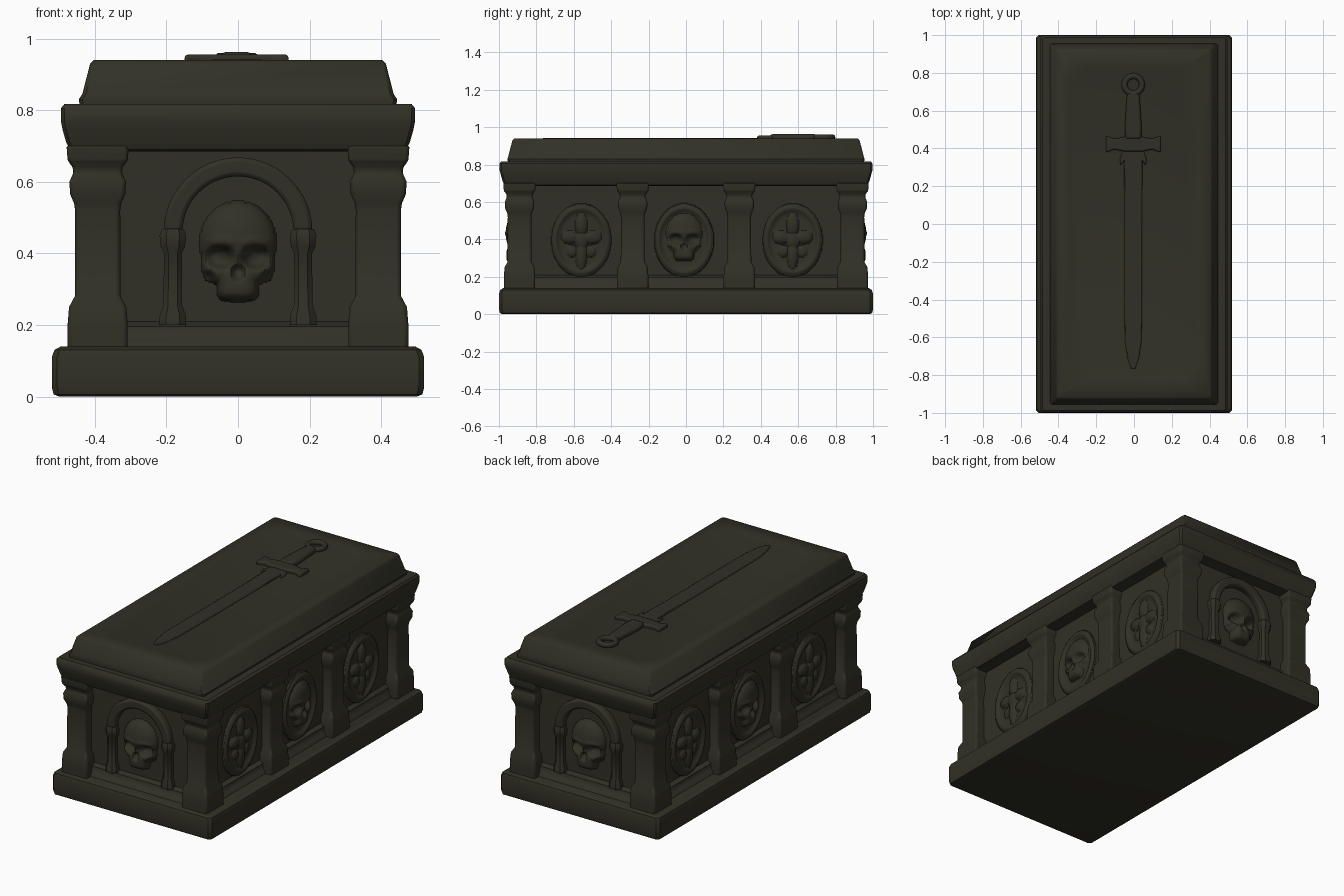
import bpy, bmesh, math
from mathutils import Matrix, Vector

if "Cube" in bpy.data.objects:
    bpy.data.objects.remove(bpy.data.objects["Cube"])

stone = bpy.data.materials.new("dark olive stone")
stone.diffuse_color = (0.031, 0.030, 0.019, 1)
stone.use_nodes = True
stone.node_tree.nodes["Principled BSDF"].inputs["Base Color"].default_value = stone.diffuse_color


def finish(name, bm, mat=None, bevel=0.0, recalc=True):
    if recalc:
        bmesh.ops.recalc_face_normals(bm, faces=bm.faces)
    if mat:
        bm.transform(mat)
    me = bpy.data.meshes.new(name)
    bm.to_mesh(me)
    bm.free()
    ob = bpy.data.objects.new(name, me)
    bpy.context.collection.objects.link(ob)
    me.materials.append(stone)
    if bevel:
        mod = ob.modifiers.new("worn edges", 'BEVEL')
        mod.width, mod.segments, mod.limit_method = bevel, 2, 'ANGLE'
    return ob


def loft(name, rings, at=(0, 0), mat=None, bevel=0.0):
    """Stack of corner-cut rectangles: (half x, half y, z, corner cut)."""
    bm = bmesh.new()
    rows = []
    for hx, hy, z, c in rings:
        pts = [(hx, hy - c), (hx - c, hy), (c - hx, hy), (-hx, hy - c),
               (-hx, c - hy), (c - hx, -hy), (hx - c, -hy), (hx, c - hy)]
        rows.append([bm.verts.new((x + at[0], y + at[1], z)) for x, y in pts])
    for a, b in zip(rows, rows[1:]):
        for i in range(8):
            j = (i + 1) % 8
            bm.faces.new((a[i], a[j], b[j], b[i]))
    bm.faces.new(rows[0])
    bm.faces.new(rows[-1])
    return finish(name, bm, mat, bevel)


def prism(name, outline, low, high, upright=False, mat=None, bevel=0.0):
    """Outline extruded along z, or along y when upright."""
    bm = bmesh.new()
    put = (lambda a, b, h: (a, h, b)) if upright else (lambda a, b, h: (a, b, h))
    f = bm.faces.new([bm.verts.new(put(a, b, low)) for a, b in outline])
    ext = bmesh.ops.extrude_face_region(bm, geom=[f])
    move = Vector(put(0, 0, high - low))
    bmesh.ops.translate(bm, vec=move, verts=[v for v in ext["geom"] if isinstance(v, bmesh.types.BMVert)])
    return finish(name, bm, mat, bevel)


def relief(name, height, u0, z0, hu, lo, hi, dist, mat, n=48):
    """Carving raised from a wall, its depth given by height(u, v)."""
    bm = bmesh.new()
    m = int(n * (hi - lo) / (2 * hu))
    grid, deep = [], {}
    for j in range(m + 1):
        row = []
        for i in range(n + 1):
            u, v = hu * (2 * i / n - 1), lo + (hi - lo) * j / m
            d = height(u, v)
            vert = bm.verts.new((u0 + u, -(dist + (d if d > 0 else -0.008)), z0 + v))
            deep[vert] = d > 0
            row.append(vert)
        grid.append(row)
    for j in range(m):
        for i in range(n):
            q = (grid[j][i], grid[j][i + 1], grid[j + 1][i + 1], grid[j + 1][i])
            if any(deep[v] for v in q):
                bm.faces.new(q)
    return finish(name, bm, mat, recalc=False)


def dome(u, v, cu, cv, ru, rv, h, p=2):
    r = abs((u - cu) / ru) ** p + abs((v - cv) / rv) ** p
    return h * math.sqrt(1 - r) if r < 1 else 0.0


def dent(u, v, cu, cv, ru, rv, h):
    return h * math.exp(-(((u - cu) / ru) ** 2 + ((v - cv) / rv) ** 2) ** 2)


def skull(u, v, s, depth):
    u, v = abs(u / s), v / s
    d = max(dome(u, v, 0, 0, 1, 1.08, 1),
            dome(u, v, 0, -0.55, 0.93, 0.55, 0.85, 4),
            dome(u, v, 0, -1.05, 0.55, 0.48, 0.95, 4))
    if d <= 0:
        return 0.0
    d -= dent(u, v, 0.46, -0.38, 0.34, 0.27, 0.65)      # eye socket
    d -= dent(u, v, 0, -0.78, 0.15, 0.2, 0.35)          # nose hollow
    d -= dent(u, v, 0.8, -0.95, 0.2, 0.2, 0.35)         # cheek hollow
    d += dent(u, v, 0.42, 0.02, 0.4, 0.14, 0.08)        # brow
    return depth * max(d, 0.08)


def medallion(u, v):
    r = math.hypot(u / 0.16, v / 0.197)
    if r >= 1:
        return 0.0
    return 0.006 + 0.015 * math.exp(-((r - 0.87) / 0.1) ** 2)


def flower_cross(u, v):
    d = medallion(u, v)
    a = abs(u)
    lobes = max(dome(a, v, 0, 0.085, 0.034, 0.06, 0.022), dome(a, v, 0, -0.08, 0.03, 0.075, 0.022),
                dome(a, v, 0.06, 0.015, 0.048, 0.034, 0.022), dome(a, v, 0.05, -0.06, 0.03, 0.03, 0.014),
                dome(a, v, 0, 0.0, 0.04, 0.05, 0.024))
    return d + lobes


def skull_medallion(u, v):
    return max(medallion(u, v), skull(u, v - 0.04, 0.098, 0.046))


# Plinth, core, sill and cornice
loft("plinth", [(.50, .98, 0, .01), (.515, .995, .006, .015), (.52, 1.0, .025, .015), (.52, 1.0, .11, .015),
                (.513, .993, .13, .015), (.495, .975, .14, .015)])
loft("chest_core", [(.40, .90, .08, .005), (.40, .90, .75, .005)])
loft("sill", [(.44, .94, .12, .005), (.435, .935, .15, .005), (.425, .925, .16, .005), (.42, .92, .195, .005),
              (.40, .90, .21, .005)])
loft("cornice", [(.45, .95, .685, .01), (.47, .97, .69, .01), (.48, .98, .71, .01), (.49, .99, .745, .01),
                 (.495, .997, .77, .01), (.495, .997, .805, .01), (.485, .988, .817, .01), (.44, .94, .817, .01)])

# Lid with a shallow sunken panel
loft("lid", [(.44, .95, .80, .01), (.445, .955, .83, .01), (.435, .95, .845, .01), (.413, .928, .93, .01),
             (.403, .918, .94, .01), (.36, .84, .94, .09), (.34, .82, .934, .09)])

# Pillars: corners and two between on each long side
profile = [(.084, .13), (.084, .20), (.08, .25), (.064, .28), (.063, .52), (.066, .54), (.077, .565),
           (.079, .60), (.068, .625), (.07, .64), (.084, .66), (.087, .70)]
rings = [(h, h, z, .008) for h, z in profile]
for sx in (-1, 1):
    for y in (-.89, -.285, .285, .89):
        part = "corner_pillar" if abs(y) > .5 else "middle_pillar"
        loft(part, rings, at=(sx * .392, y), bevel=.004)

# Both ends: arch on little columns around a skull
arc = [math.pi * i / 24 for i in range(25)]
arch = [(.208 * math.cos(a), .46 + .208 * math.sin(a)) for a in arc]
arch += [(.155 * math.cos(a), .46 + .155 * math.sin(a)) for a in reversed(arc)]
column = [(.037, .20), (.037, .225), (.026, .255), (.025, .40), (.034, .42), (.037, .45), (.03, .468)]
for turn in (0, math.pi):
    m = Matrix.Rotation(turn, 4, 'Z')
    prism("arch", arch, -.938, -.88, upright=True, mat=m, bevel=.012)
    for sx in (-1, 1):
        loft("arch_column", [(h, h, z, h * .5) for h, z in column], at=(sx * .182, -.908), mat=m)
    relief("end_skull", lambda u, v: skull(u, v, .108, .064), 0, .43, .12, -.18, .13, .90, m)

# Long sides: skull medallion between two floral ones
for turn in (math.pi / 2, -math.pi / 2):
    m = Matrix.Rotation(turn, 4, 'Z')
    relief("skull_medallion", skull_medallion, -.01, .395, .17, -.205, .205, .40, m, 72)
    for u in (-.56, .57):
        relief("floral_medallion", flower_cross, u, .395, .17, -.205, .205, .40, m, 60)

# Sword lying on the lid
cx = -.004
half = [(.03, .42), (.055, .385), (.072, .345), (.066, .31), (.05, .33), (.046, .10), (.046, -.50),
        (.044, -.62), (.03, -.71), (.012, -.765)]
blade = [(cx + x, y) for x, y in half] + [(cx - x, y) for x, y in reversed(half)]
prism("sword_blade", blade, .92, .942, bevel=.005)
gq = [(.03, .465), (.10, .45), (.145, .468), (.145, .378), (.10, .395), (.05, .385)]
guard = [(cx + x, y) for x, y in gq] + [(cx - x, y) for x, y in reversed(gq)]
prism("sword_guard", guard, .925, .955, bevel=.008)
gp = [(.042, .45), (.044, .52), (.034, .68), (.02, .70)]
grip = [(cx + x, y) for x, y in gp] + [(cx - x, y) for x, y in reversed(gp)]
prism("sword_grip", grip, .925, .962, bevel=.012)
bpy.ops.mesh.primitive_torus_add(location=(cx, .737, .945), major_radius=.046, minor_radius=.016,
                                 major_segments=32, minor_segments=10)
ring = bpy.context.object
ring.name = "sword_pommel_ring"
ring.data.materials.append(stone)

# Soft worn stone shading
for ob in bpy.context.collection.objects:
    ob.select_set(True)
bpy.context.view_layer.objects.active = ring
bpy.ops.object.shade_smooth_by_angle(angle=math.radians(38))
